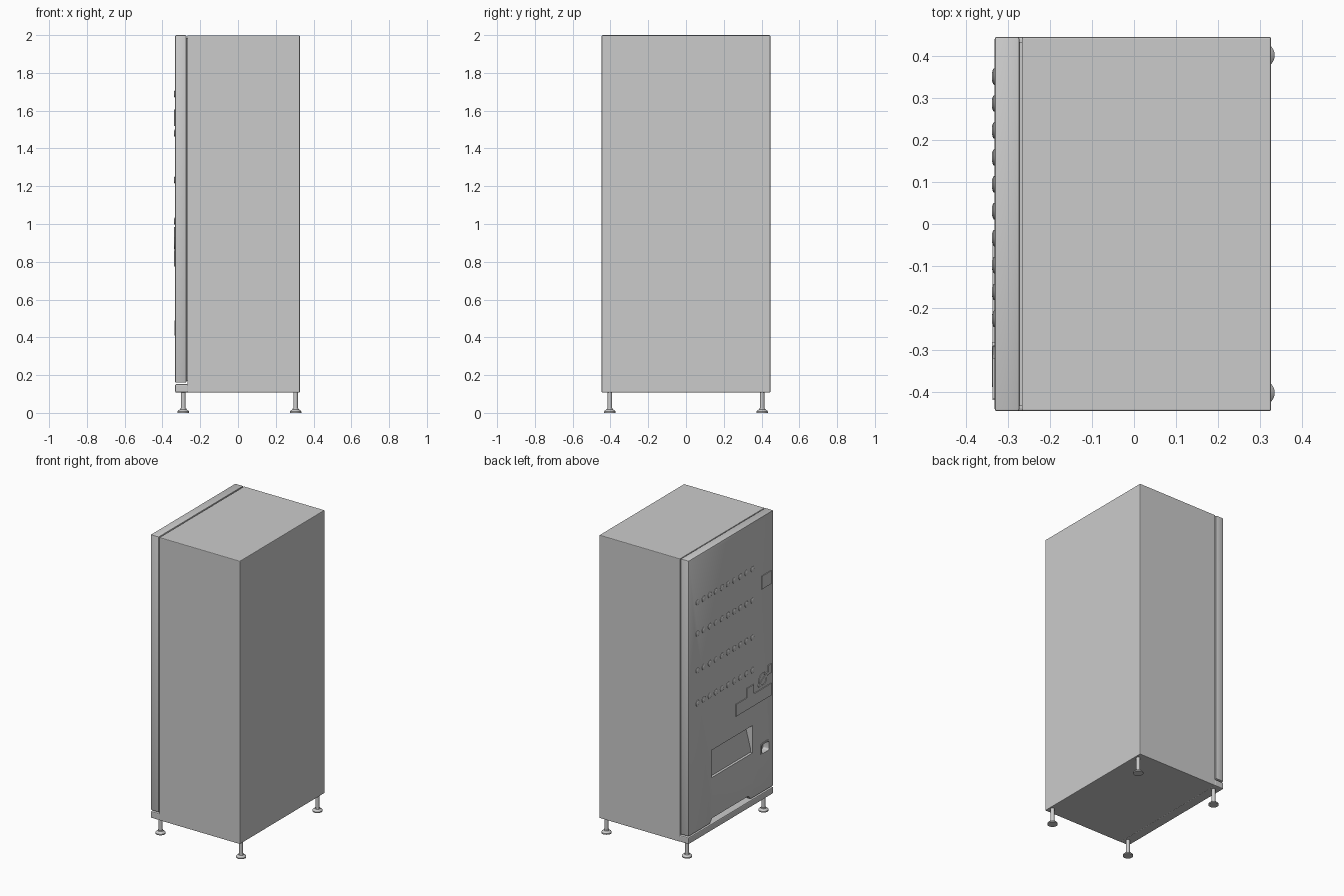
import bpy, bmesh, math
from mathutils import Matrix

if "Cube" in bpy.data.objects:
    bpy.data.objects.remove(bpy.data.objects["Cube"])

FRONT = -0.333          # plane of the door face (machine faces -x)


def finish(bm, name):
    bmesh.ops.recalc_face_normals(bm, faces=bm.faces)
    me = bpy.data.meshes.new(name)
    bm.to_mesh(me)
    bm.free()
    ob = bpy.data.objects.new(name, me)
    bpy.context.collection.objects.link(ob)
    return ob


def apply_mod(ob, mod):
    bpy.ops.object.select_all(action='DESELECT')
    bpy.context.view_layer.objects.active = ob
    ob.select_set(True)
    bpy.ops.object.modifier_apply(modifier=mod.name)


def bevel(ob, width, segments=2):
    m = ob.modifiers.new("bevel", 'BEVEL')
    m.width, m.segments = width, segments
    m.limit_method = 'ANGLE'
    apply_mod(ob, m)


def smooth(ob):
    bpy.ops.object.select_all(action='DESELECT')
    bpy.context.view_layer.objects.active = ob
    ob.select_set(True)
    bpy.ops.object.shade_smooth_by_angle(angle=math.radians(35))


def prism(name, pts, x0, x1):
    """Extrude a y-z outline from x0 to x1."""
    bm = bmesh.new()
    f = bm.faces.new([bm.verts.new((x0, y, z)) for y, z in pts])
    ext = bmesh.ops.extrude_face_region(bm, geom=[f])
    bmesh.ops.translate(bm, vec=(x1 - x0, 0, 0),
                        verts=[v for v in ext['geom'] if isinstance(v, bmesh.types.BMVert)])
    return finish(bm, name)


def box(name, x0, x1, y0, y1, z0, z1):
    return prism(name, [(y0, z0), (y1, z0), (y1, z1), (y0, z1)], x0, x1)


def rounded(y0, y1, z0, z1, r, n=4):
    pts = []
    for cy, cz, a0 in ((y1 - r, z1 - r, 0), (y0 + r, z1 - r, 90), (y0 + r, z0 + r, 180), (y1 - r, z0 + r, 270)):
        for i in range(n + 1):
            a = math.radians(a0 + 90 * i / n)
            pts.append((cy + r * math.cos(a), cz + r * math.sin(a)))
    return pts


def lathe(name, prof, place, steps=24):
    """Spin an (r, h) profile around z, then place it."""
    bm = bmesh.new()
    vs = [bm.verts.new((r, 0, h)) for r, h in prof]
    es = [bm.edges.new(p) for p in zip(vs, vs[1:])]
    bmesh.ops.spin(bm, geom=vs + es, cent=(0, 0, 0), axis=(0, 0, 1), angle=2 * math.pi, steps=steps)
    bmesh.ops.remove_doubles(bm, verts=bm.verts, dist=1e-5)
    bmesh.ops.transform(bm, matrix=place, verts=bm.verts)
    ob = finish(bm, name)
    smooth(ob)
    return ob


def cut(ob, cutter):
    m = ob.modifiers.new("cut", 'BOOLEAN')
    m.operation, m.solver, m.object = 'DIFFERENCE', 'EXACT', cutter
    apply_mod(ob, m)
    bpy.data.objects.remove(cutter)


# cabinet and the plinth below the door
cabinet = box("cabinet", -0.268, 0.327, -0.447, 0.447, 0.108, 1.998)
bevel(cabinet, 0.004)
plinth = box("plinth", FRONT, -0.262, -0.447, 0.447, 0.108, 0.152)
bevel(plinth, 0.006)
gasket = box("door_gasket", -0.28, -0.26, -0.435, 0.435, 0.17, 1.985)

# door with a kick notch along its lower edge
door = prism("door", [(-0.447, 0.16), (-0.21, 0.16), (-0.185, 0.187), (0.195, 0.187),
                      (0.22, 0.16), (0.447, 0.16), (0.447, 2.0), (-0.447, 2.0)], FRONT, -0.273)
bevel(door, 0.006)

# delivery opening: deep at the top, shallow at the bottom, flap leaning inwards
bm = bmesh.new()
side = [(-0.40, 0.645), (-0.279, 0.645), (-0.279, 0.63), (-0.316, 0.492), (-0.316, 0.462), (-0.40, 0.462)]
f = bm.faces.new([bm.verts.new((x, -0.227, z)) for x, z in side])
ext = bmesh.ops.extrude_face_region(bm, geom=[f])
bmesh.ops.translate(bm, vec=(0, 0.432, 0),
                    verts=[v for v in ext['geom'] if isinstance(v, bmesh.types.BMVert)])
cut(door, finish(bm, "delivery_cutter"))

# coin return pocket and the seam beside the display window
cut(door, prism("return_cutter", rounded(-0.395, -0.32, 0.42, 0.48, 0.012), -0.40, -0.293))
cut(door, box("seam_cutter", -0.40, FRONT + 0.003, -0.281, -0.278, 0.93, 1.96))
smooth(door)

# raised surround of the coin return
frame = prism("coin_return_frame", rounded(-0.405, -0.31, 0.41, 0.49, 0.016), FRONT - 0.004, FRONT + 0.001)
cut(frame, prism("frame_cutter", rounded(-0.395, -0.32, 0.42, 0.48, 0.012), -0.40, -0.293))

# selection buttons: four rows of ten domes
dome = [(0.020, 0.0), (0.019, 0.003), (0.014, 0.0055), (0.007, 0.0067), (0, 0.007)]
to_front = Matrix.Rotation(-math.pi / 2, 4, 'Y')
for row, z in enumerate((1.688, 1.48, 1.233, 1.015)):
    for i in range(10):
        lathe(f"button_{row + 1}_{i + 1}", dome,
              Matrix.Translation((FRONT + 0.0005, 0.352 - 0.0643 * i, z)) @ to_front, 16)

# note display plate and stepped coin plate
box("display_plate", FRONT - 0.005, FRONT + 0.001, -0.418, -0.32, 1.52, 1.607)
prism("coin_plate", [(-0.048, 0.775), (-0.048, 0.855), (-0.163, 0.855), (-0.163, 0.918),
                     (-0.235, 0.918), (-0.235, 0.855), (-0.42, 0.855), (-0.42, 0.775)],
      FRONT - 0.005, FRONT + 0.001)

# door lock: disc with a turning handle and a coin slot plate
lathe("lock_disc", [(0.045, 0), (0.045, 0.004), (0.041, 0.005), (0.034, 0.005), (0.032, 0.002), (0, 0.002)],
      Matrix.Translation((FRONT + 0.0005, -0.335, 0.912)) @ to_front)
handle = prism("lock_handle", rounded(-0.06, 0.06, -0.01, 0.01, 0.009), -0.006, 0.001)
handle.matrix_world = Matrix.Translation((FRONT, -0.335, 0.912)) @ Matrix.Rotation(math.radians(-30), 4, 'X')
box("coin_slot_plate", FRONT - 0.005, FRONT + 0.001, -0.42, -0.388, 0.925, 0.985)

# levelling feet
foot = [(0, 0), (0.031, 0), (0.031, 0.007), (0.027, 0.012), (0.017, 0.018), (0.016, 0.023),
        (0.012, 0.023), (0.012, 0.112), (0, 0.112)]
for x, xn in ((-0.29, "front"), (0.305, "back")):
    for y, yn in ((-0.403, "right"), (0.403, "left")):
        lathe(f"{xn}_{yn}_foot", foot, Matrix.Translation((x, y, 0)))
